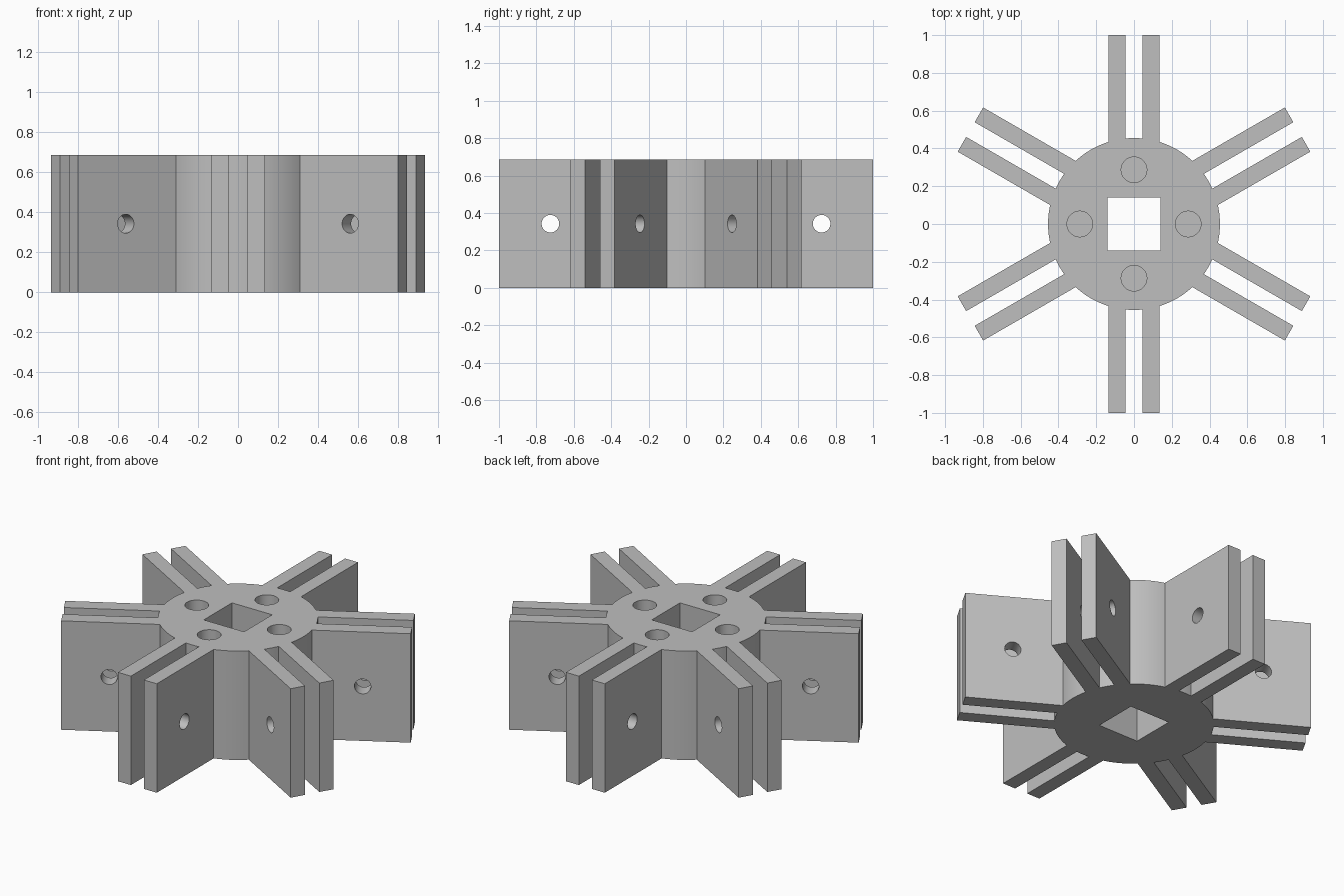
import bpy, bmesh, math
from mathutils import Matrix, Vector

if "Cube" in bpy.data.objects:
    bpy.data.objects.remove(bpy.data.objects["Cube"])

R, H = 0.455, 0.685            # hub radius, height
INNER, OUTER, TIP = 0.045, 0.135, 1.0   # fin side offsets and reach
ARMS = [math.radians(30 + 60 * i) for i in range(6)]

grey = bpy.data.materials.new("plain grey")
grey.diffuse_color = (0.52, 0.52, 0.52, 1)
grey.use_nodes = True
grey.node_tree.nodes["Principled BSDF"].inputs["Base Color"].default_value = grey.diffuse_color


def make_object(name, bm):
    bmesh.ops.recalc_face_normals(bm, faces=bm.faces[:])
    mesh = bpy.data.meshes.new(name)
    bm.to_mesh(mesh)
    bm.free()
    mesh.materials.append(grey)
    ob = bpy.data.objects.new(name, mesh)
    bpy.context.collection.objects.link(ob)
    return ob


def arc(a0, a1, n):
    """Points on the hub rim, both ends included."""
    return [(R * math.cos(a0 + (a1 - a0) * i / n),
             R * math.sin(a0 + (a1 - a0) * i / n)) for i in range(n + 1)]


# Hub with six pairs of fins: one outline, extruded upwards
ai, ao = math.asin(INNER / R), math.asin(OUTER / R)
sector = ([(TIP, -OUTER), (TIP, -INNER)] + arc(-ai, ai, 4)
          + [(TIP, INNER), (TIP, OUTER)] + arc(ao, math.pi / 3 - ao, 10))
bm = bmesh.new()
# the first rim point of each sector is the end of the previous sector's arc
outline = [bm.verts.new(Matrix.Rotation(a, 3, 'Z') @ Vector((x, y, 0)))
           for a in ARMS for x, y in sector]
base = bm.faces.new(outline)
top = bmesh.ops.extrude_face_region(bm, geom=[base])
bmesh.ops.translate(bm, vec=(0, 0, H),
                    verts=[v for v in top["geom"] if isinstance(v, bmesh.types.BMVert)])
hub = make_object("finned_hub", bm)

# Cutters: square shaft hole, blind holes in the top, cross holes in the fins
bm = bmesh.new()
bmesh.ops.create_cube(bm, size=1, matrix=Matrix.Translation((0, 0, H / 2))
                      @ Matrix.Diagonal((0.28, 0.28, 1.2, 1)))


def add_cylinder(radius, depth, matrix):
    bmesh.ops.create_cone(bm, cap_ends=True, segments=40, radius1=radius,
                          radius2=radius, depth=depth, matrix=matrix)


for i in range(4):
    add_cylinder(0.068, 1.0, Matrix.Rotation(i * math.pi / 2, 4, 'Z')
                 @ Matrix.Translation((0.287, 0, 0.24 + 0.5)))
for a in ARMS:
    add_cylinder(0.047, 0.4, Matrix.Rotation(a, 4, 'Z')
                 @ Matrix.Translation((0.725, 0, H / 2))
                 @ Matrix.Rotation(math.pi / 2, 4, 'X'))
cutter = make_object("hole_cutter", bm)
cutter.hide_render = True

# Cut the holes, then drop the cutter
bpy.context.view_layer.objects.active = hub
hub.select_set(True)
cut = hub.modifiers.new("holes", 'BOOLEAN')
cut.operation = 'DIFFERENCE'
cut.solver = 'EXACT'
cut.object = cutter
bpy.ops.object.modifier_apply(modifier=cut.name)
bpy.data.objects.remove(cutter)
bpy.ops.object.shade_smooth_by_angle(angle=math.radians(25))
